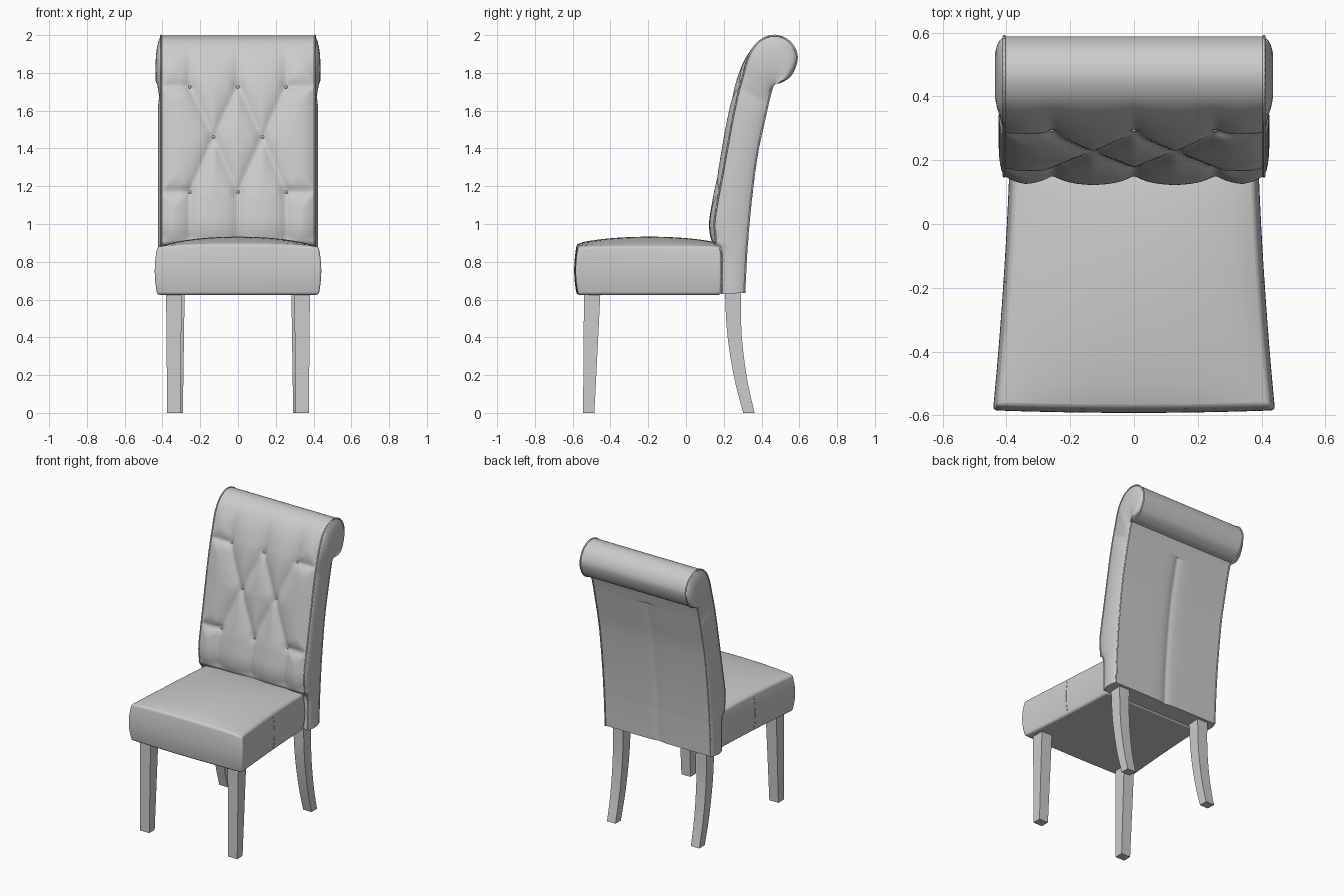
import bpy, bmesh, math
from mathutils import Vector

if "Cube" in bpy.data.objects:
    bpy.data.objects.remove(bpy.data.objects["Cube"])

W = 0.407  # half width of the backrest


def finish(name, bm, angle=50):
    bmesh.ops.recalc_face_normals(bm, faces=bm.faces)
    me = bpy.data.meshes.new(name)
    bm.to_mesh(me)
    bm.free()
    ob = bpy.data.objects.new(name, me)
    bpy.context.collection.objects.link(ob)
    bpy.ops.object.select_all(action='DESELECT')
    ob.select_set(True)
    bpy.context.view_layer.objects.active = ob
    bpy.ops.object.shade_smooth_by_angle(angle=math.radians(angle))
    return ob


def loft(name, rings, angle=50):
    bm = bmesh.new()
    vs = [[bm.verts.new(p) for p in r] for r in rings]
    n = len(vs[0])
    for a, b in zip(vs, vs[1:]):
        for i in range(n):
            j = (i + 1) % n
            bm.faces.new((a[i], a[j], b[j], b[i]))
    bm.faces.new(vs[0])
    bm.faces.new(vs[-1])
    return finish(name, bm, angle)


def piping(name, pts, r, cyclic=False):
    cu = bpy.data.curves.new(name, 'CURVE')
    cu.dimensions = '3D'
    cu.bevel_depth = r
    cu.bevel_resolution = 1
    sp = cu.splines.new('POLY')
    sp.points.add(len(pts) - 1)
    for p, q in zip(sp.points, pts):
        p.co = (*q, 1)
    sp.use_cyclic_u = cyclic
    ob = bpy.data.objects.new(name, cu)
    bpy.context.collection.objects.link(ob)


def spline(cps, k):
    # Catmull-Rom through (y, z) points
    P = [Vector(c) for c in cps]
    P = [2 * P[0] - P[1]] + P + [2 * P[-1] - P[-2]]
    out = []
    for i in range(1, len(P) - 2):
        a, b, c, d = P[i - 1:i + 3]
        for j in range(k):
            t = j / k
            out.append(0.5 * (2 * b + (c - a) * t + (2 * a - 5 * b + 4 * c - d) * t * t
                              + (3 * b - a - 3 * c + d) * t ** 3))
    return out + [P[-2]]


def smooth(a, b, x):
    t = min(1, max(0, (x - a) / (b - a)))
    return t * t * (3 - 2 * t)


# Backrest side profile: front line over the scroll, matching rear line
FRONT = [(.19, .63), (.19, .75), (.185, .86), (.135, .91), (.12, 1.0), (.137, 1.12), (.165, 1.27),
         (.188, 1.4), (.225, 1.6), (.265, 1.76), (.315, 1.88), (.385, 1.967), (.47, 1.998),
         (.55, 1.965), (.588, 1.885), (.56, 1.795), (.508, 1.754), (.464, 1.745)]
REAR = [(.31, .635), (.315, .75), (.321, .86), (.325, .91), (.332, 1.0), (.344, 1.12), (.362, 1.27),
        (.382, 1.4), (.415, 1.55), (.435, 1.64), (.445, 1.68), (.45, 1.70), (.453, 1.71),
        (.455, 1.718), (.457, 1.724), (.459, 1.73), (.461, 1.735), (.462, 1.739)]
F, B = spline(FRONT, 12), spline(REAR, 12)

# Tufting: buttons and seam lines in (x, z)
BUTTONS = [(x, z) for z in (1.745, 1.17) for x in (-.255, 0, .255)] + [(-.13, 1.455), (.13, 1.455)]
SEAMS = []
for s in (-1, 1):
    for z, end in ((1.745, 2.1), (1.17, .6)):
        SEAMS += [((0, z), (s * .13, 1.455)), ((s * .255, z), (s * .13, 1.455)),
                  ((s * .255, z), (s * .255, end)), ((s * .255, z), (s * W, z))]
SEAMS += [((0, 1.745), (0, 2.1)), ((0, 1.17), (0, .6))]
SEAMS = [(Vector(a), Vector(b)) for a, b in SEAMS]


def seam_dist(x, z):
    p, best = Vector((x, z)), 9
    for a, b in SEAMS:
        ab = b - a
        t = min(1, max(0, (p - a).dot(ab) / ab.dot(ab)))
        best = min(best, (p - a - ab * t).length)
    return best


def tuft(x, i):
    # inward offset of the front surface
    z = F[i].y
    if i > 12 * 12:
        return 0
    w = smooth(.86, .94, z) * (1 - smooth(1.78, 1.985, z))
    if w == 0:
        return 0
    d = math.hypot(min(seam_dist(x, z), (W - abs(x)) * 1.2), .006)
    b = min(math.hypot(x - p[0], z - p[1]) for p in BUTTONS)
    return w * (.034 * math.exp(-d / .045) + .012 * math.exp(-(b / .03) ** 2))


def front_point(x, i):
    d = (B[i] - F[i]).normalized()
    q = F[i] + d * tuft(x, i)
    return Vector((x, q.x, q.y))


NX, NS = 72, 10
xs = [-W + 2 * W * k / NX for k in range(NX + 1)]
rings = []
for i in range(len(F)):
    bulge = .017 + .012 * smooth(1.8, 1.95, F[i].y) - .008 * math.exp(-((F[i].y - 1.74) / .05) ** 2)
    if i > 12 * 12:
        bulge = .029 * (1 - smooth(15 * 12, 17 * 12, i))
    ring = [front_point(x, i) for x in xs]
    edge, rear = ring[-1], Vector((W, B[i].x, B[i].y))
    side = []
    for k in range(1, NS):
        p = edge.lerp(rear, k / NS)
        p.x = W + bulge * math.sin(math.pi * k / NS) ** .6
        side.append(p)
    # rear panel with a centre seam
    back = [Vector((x, B[i].x - .012 * math.exp(-abs(x) / .03) * (i < 110), B[i].y)) for x in xs[::-1]]
    ring += side + back + [Vector((-p.x, p.y, p.z)) for p in side[::-1]]
    rings.append(ring)
loft("backrest", rings, 55)

# Welt piping along the backrest side edges
for s, n in ((-1, "left"), (1, "right")):
    pts = [front_point(s * W, i) for i in range(0, len(F), 3)]
    pts += [Vector((s * W, B[i].x, B[i].y)) for i in range(len(B) - 1, -1, -6)]
    piping("back_piping_" + n, pts, .005)

# Buttons in the tufting
for x, z in BUTTONS:
    i = min(range(144), key=lambda k: abs(F[k].y - z))
    bm = bmesh.new()
    bmesh.ops.create_uvsphere(bm, u_segments=12, v_segments=8, radius=.009)
    ob = finish("button", bm)
    ob.location = front_point(x, i)


# Seat cushion: a puffed, tapered box
def seat_map(p):
    u, v, w = p
    pu, pv, pw = 1 - u * u, 1 - v * v, 1 - w * w
    half = .396 - .026 * v + .006 * v * v + .014 * pw
    x = u * half
    y = -.193 + .377 * v
    y += .014 * v * pw * (1 if v < 0 else .4) + (.008 * v * pu if v < 0 else 0)
    z = .752 + .127 * w
    if w > 0:
        z += .05 * w * (pu ** .7) * (.3 + .7 * pv ** .7) + .004 * w * pv
    return Vector((x, y, z))


bm = bmesh.new()
bmesh.ops.create_cube(bm, size=2)
bmesh.ops.subdivide_edges(bm, edges=bm.edges[:], cuts=19, use_grid_fill=True)
for v in bm.verts:
    v.co = seat_map([max(-1, min(1, c)) for c in v.co])
seat = finish("seat", bm, 50)
bev = seat.modifiers.new("round_edges", 'BEVEL')
bev.width, bev.segments = .012, 3
bev.limit_method, bev.angle_limit = 'ANGLE', math.radians(45)

# Stitched seams on the seat sides
for s, n in ((-1, "left"), (1, "right")):
    piping("seat_side_seam_" + n, [seat_map((s, .03, -.9 + 1.8 * k / 12)) for k in range(13)], .002)


# Tapered legs; sections are (z, x inner, x outer, y front, y rear)
def legs(name, sections):
    for s, n in ((-1, "left"), (1, "right")):
        loft(name + "_" + n, [[(s * a, c, z), (s * b, c, z), (s * b, d, z), (s * a, d, z)]
                              for z, a, b, c, d in sections], 30)


legs("front_leg", [(0, .305, .375, -.545, -.485), (.66, .298, .381, -.54, -.452)])
cps = [(.303, 0), (.263, .15), (.233, .31), (.214, .47), (.205, .68)]
rear = []
for p in spline(cps, 4):
    t = p.y / .68
    rear.append((p.y, .292 - .01 * t, .357 + .006 * t, p.x, p.x + .06 + .026 * t))
legs("rear_leg", rear)
